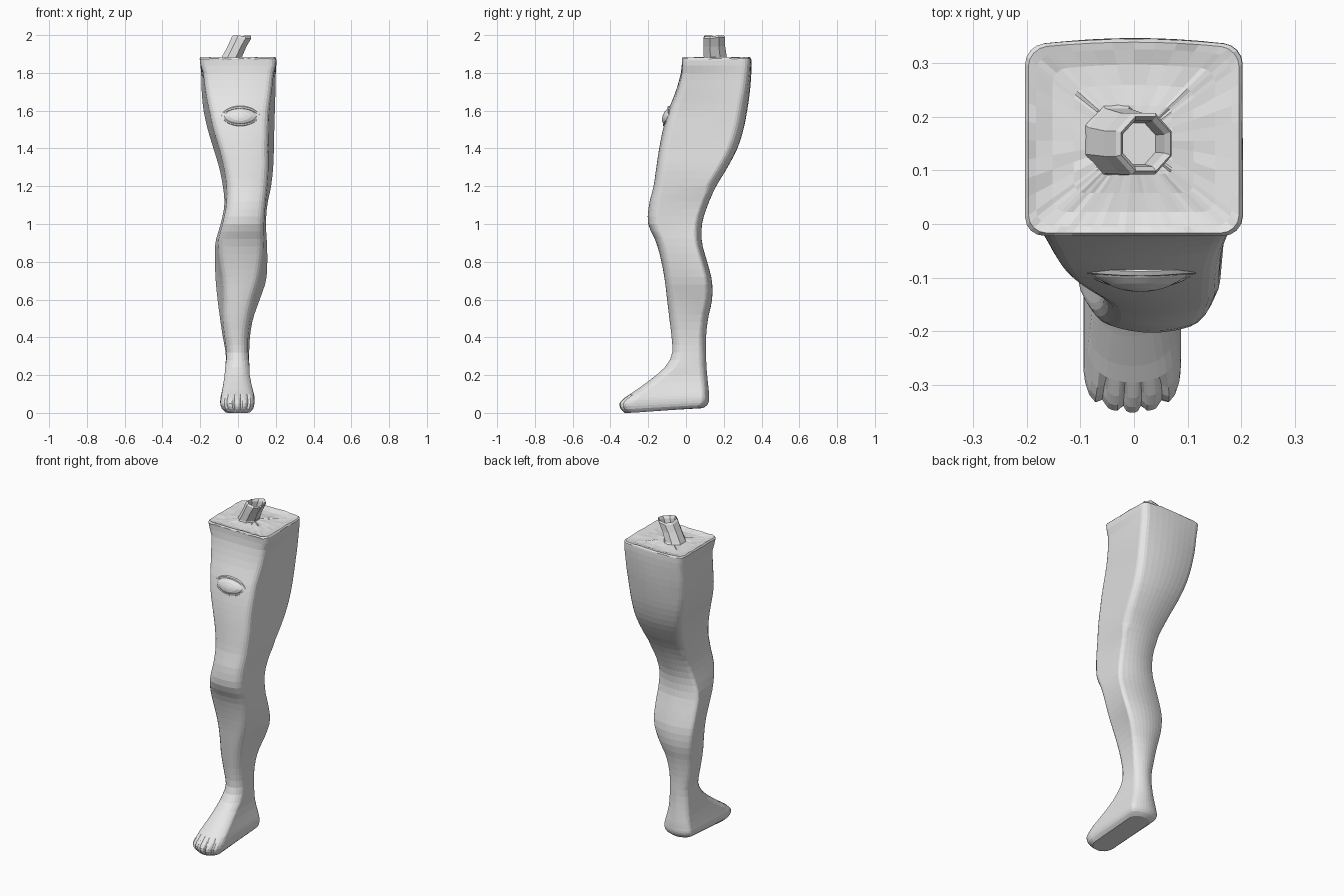
import bpy, bmesh, math, random
from mathutils import Vector

if "Cube" in bpy.data.objects:
    bpy.data.objects.remove(bpy.data.objects["Cube"])

random.seed(4)
grey = bpy.data.materials.new("plain grey")
grey.diffuse_color = (0.8, 0.8, 0.8, 1)
grey.use_nodes = True
grey.node_tree.nodes["Principled BSDF"].inputs["Base Color"].default_value = grey.diffuse_color


def finish(name, bm):
    bmesh.ops.recalc_face_normals(bm, faces=bm.faces)
    me = bpy.data.meshes.new(name)
    bm.to_mesh(me)
    bm.free()
    me.materials.append(grey)
    ob = bpy.data.objects.new(name, me)
    bpy.context.collection.objects.link(ob)
    return ob


def loft(bm, rings):
    """Skin a list of closed rings and cap both ends."""
    vs = [[bm.verts.new(p) for p in r] for r in rings]
    n = len(vs[0])
    for a, b in zip(vs, vs[1:]):
        for i in range(n):
            j = (i + 1) % n
            bm.faces.new((a[i], a[j], b[j], b[i]))
    bm.faces.new(vs[0])
    bm.faces.new(vs[-1])


# Leg sections: height, left, right, front, back, narrowing of the front
ROWS = [
    (0.00, -.065, .062, -.325, .09, 0), (0.02, -.085, .080, -.345, .112, 0),
    (0.05, -.094, .087, -.352, .122, 0), (0.08, -.090, .086, -.325, .122, 0),
    (0.12, -.083, .078, -.265, .120, 0), (0.20, -.071, .062, -.157, .112, 0),
    (0.25, -.067, .060, -.105, .108, 0), (0.31, -.064, .059, -.074, .106, .005),
    (0.40, -.080, .063, -.076, .106, .01), (0.50, -.095, .080, -.088, .117, .015),
    (0.60, -.108, .115, -.100, .138, .03), (0.70, -.118, .148, -.112, .137, .035),
    (0.80, -.122, .155, -.130, .112, .025), (0.90, -.120, .153, -.157, .085, .015),
    (1.00, -.092, .148, -.200, .085, .01), (1.10, -.072, .155, -.196, .115, .01),
    (1.20, -.080, .175, -.172, .160, .02), (1.30, -.100, .186, -.157, .220, .025),
    (1.40, -.130, .190, -.142, .272, .03), (1.50, -.160, .192, -.122, .304, .03),
    (1.60, -.182, .195, -.094, .324, .03), (1.70, -.192, .198, -.055, .338, .02),
    (1.80, -.195, .200, -.027, .346, .01), (1.85, -.200, .203, -.022, .347, 0),
    (1.88, -.203, .202, -.022, .345, 0)]


def section(z):
    """Smoothly interpolated leg section at one height."""
    k = max(i for i in range(len(ROWS) - 1) if ROWS[i][0] <= z + 1e-6)
    a, b = ROWS[k], ROWS[k + 1]
    p, q = ROWS[max(k - 1, 0)], ROWS[min(k + 2, len(ROWS) - 1)]
    h = b[0] - a[0]
    t = (z - a[0]) / h
    out = []
    for c in range(1, 6):
        m0 = (b[c] - p[c]) / (b[0] - p[0]) * h
        m1 = (q[c] - a[c]) / (q[0] - a[0]) * h
        out.append((2*t**3 - 3*t**2 + 1) * a[c] + (t**3 - 2*t**2 + t) * m0
                   + (3*t**2 - 2*t**3) * b[c] + (t**3 - t**2) * m1)
    return out


def ring(z):
    """Rounded box section with bowed front and back."""
    x0, x1, y0, y1, tp = section(z)
    rf, rb = .035, (.035 if z > 1.2 else .018)
    corners = [(x0 + tp, y0, 1, 1, rf), (x1 - tp, y0, -1, 1, rf),
               (x1, y1, -1, -1, rb), (x0, y1, 1, -1, rb)]
    arcs = []
    for k, (cx, cy, sx, sy, r) in enumerate(corners):
        arcs.append([Vector((cx + sx*r + r*math.cos(a), cy + sy*r + r*math.sin(a), z))
                     for a in (math.pi * (1 + k/2 + i/8) for i in range(5))])
    pts = []
    for k, fill in enumerate((19, 7, 7, 7)):
        s, e = arcs[k][-1], arcs[(k + 1) % 4][0]
        pts += arcs[k] + [s.lerp(e, i / (fill + 1)) for i in range(1, fill + 1)]
    flat = max(0, min(1, (1.88 - z) / .25))
    for p in pts:
        u = (2*p.x - x0 - x1) / (x1 - x0)
        v = (p.y - y0) / (y1 - y0)
        p.y += .03 * flat * u*u * (1 - v) - (.012 + .016*flat) * u*u * v
        if z < .1 and v < .15:      # grooves between five toes
            g = abs(math.sin(math.pi * 2.5 * (u + 1)))
            p.y += .016 * (1 - g)**2 * min(1, z / .03)
        if z < .15:                 # heel sits slightly above the toes
            p.z += .025 * v * (1 - z / .15)
    return pts


# Leg with foot, closed by an uneven cut surface at the top
levels = [0, .01, .02, .035, .05, .065, .08, .1] + [.12 + i * .04 for i in range(44)] + [1.865]
rings = [ring(z) for z in levels]
top = ring(1.88)
centre = Vector((0, .155, 1.875))
for s, dz in ((1, 0), (.97, .008), (.9, .004), (.75, -.003), (.55, -.002), (.35, .003), (.12, .003)):
    rings.append([centre + Vector(((p.x)*s, (p.y - .155)*s,
                                   dz + random.uniform(-.002, .002))) for p in top])
bm = bmesh.new()
loft(bm, rings)
finish("leg", bm)

# Leaning hollow bone stump: x, y, z, radius x, radius y
STUMP = [(-.035, .16, 1.86, .068, .080), (-.032, .155, 1.885, .058, .066),
         (-.005, .15, 1.94, .054, .062), (.018, .15, 1.985, .056, .062),
         (.022, .15, 1.995, .050, .055), (.018, .15, 1.98, .042, .046),
         (.005, .15, 1.93, .038, .042)]
bm = bmesh.new()
loft(bm, [[(x + rx * math.cos(a), y + ry * math.sin(a), z + (.005 * math.sin(2*a) if z > 1.95 else 0))
           for a in (math.tau * (i + .5) / 8 for i in range(8))] for x, y, z, rx, ry in STUMP])
finish("bone_stump", bm)


# Eye on the front of the thigh
def almond(a, s=1):
    """Point on the almond outline, following the slope of the thigh."""
    c, d = math.cos(a), math.sin(a)
    x, z = .102 * c * s, .046 * d * abs(d)**.35 * s
    return Vector((.012 + x, -.103 + z * .3 + 1.6 * x*x, 1.571 + z))


bm = bmesh.new()
N = 32
loft(bm, [[almond(math.tau * i / N, s) + Vector((0, dy, 0)) for i in range(N)]
          for s, dy in ((.96, .03), (.93, .0), (.8, -.008), (.55, -.016), (.25, -.02), (.05, -.021))])
finish("eyeball", bm)

# Eyelid rim around the eye
bm = bmesh.new()
loops = []
for i in range(N):
    a = math.tau * i / N
    r = .007 if math.sin(a) > 0 else .005
    loops.append([bm.verts.new(almond(a, 1 + .06 * math.cos(b)) +
                               Vector((0, r * 1.3 * math.sin(b), r * .8 * math.cos(b) * math.sin(a))))
                  for b in (math.tau * k / 6 for k in range(6))])
for i in range(N):
    p, q = loops[i], loops[(i + 1) % N]
    for k in range(6):
        bm.faces.new((p[k], p[(k + 1) % 6], q[(k + 1) % 6], q[k]))
finish("eyelid_rim", bm)
